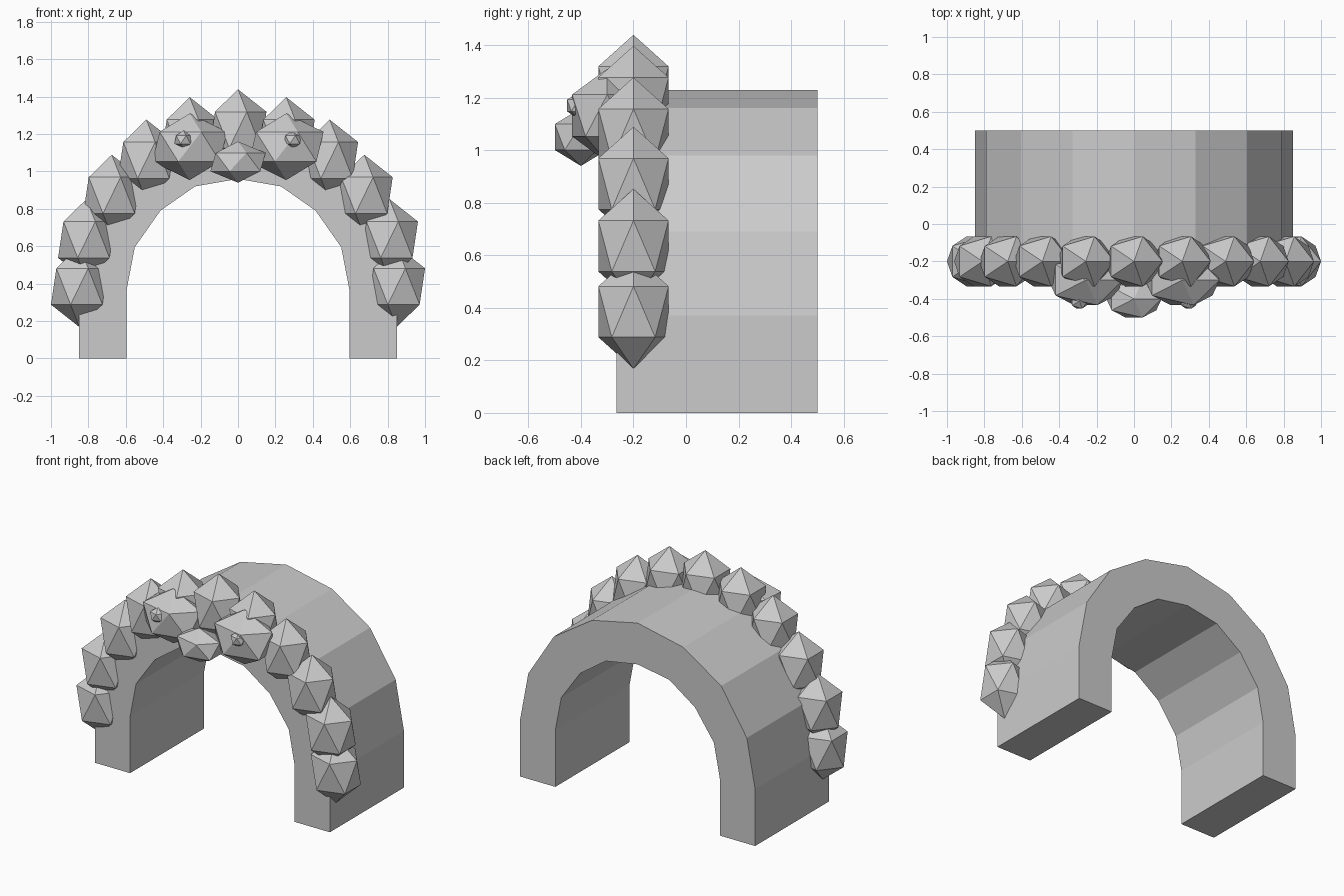
import bpy
import bmesh
from mathutils import Matrix

cube = bpy.data.objects.get("Cube")
if cube:
    bpy.data.objects.remove(cube)

stone = bpy.data.materials.new("stone_grey")
stone.use_nodes = True
grey = (0.6, 0.6, 0.6, 1)
stone.diffuse_color = grey
stone.node_tree.nodes["Principled BSDF"].inputs["Base Color"].default_value = grey


def finish(name, bm):
    bmesh.ops.recalc_face_normals(bm, faces=bm.faces)
    mesh = bpy.data.meshes.new(name)
    bm.to_mesh(mesh)
    bm.free()
    mesh.materials.append(stone)
    obj = bpy.data.objects.new(name, mesh)
    bpy.context.collection.objects.link(obj)
    return obj


def rock(name, centre, radii):
    """Twenty-sided lump stretched along each axis."""
    bm = bmesh.new()
    bmesh.ops.create_icosphere(bm, subdivisions=1, radius=1)
    bmesh.ops.transform(bm, matrix=Matrix.Diagonal((*radii, 1)), verts=bm.verts)
    obj = finish(name, bm)
    obj.location = centre
    return obj


def mirrored(half):
    """Full span from its right half, which ends on the centre line."""
    return half + [(-x, z) for x, z in reversed(half[:-1])]


# Arch: outer and inner outlines bridged, then extruded backwards
outer = mirrored([(0.85, 0), (0.85, 0.37), (0.79, 0.69), (0.605, 0.98), (0.33, 1.16), (0, 1.23)])
inner = mirrored([(0.595, 0), (0.595, 0.37), (0.552, 0.595), (0.415, 0.79), (0.23, 0.92), (0, 0.96)])
front, back = -0.265, 0.5
bm = bmesh.new()
profile = [bm.verts.new((x, front, z)) for x, z in outer + inner[::-1]]
face = bm.faces.new(profile)
solid = bmesh.ops.extrude_face_region(bm, geom=[face])
moved = [v for v in solid["geom"] if isinstance(v, bmesh.types.BMVert)]
bmesh.ops.translate(bm, vec=(0, back - front, 0), verts=moved)
finish("arch", bm)

# Row of rocks along the front rim
rim = mirrored([(0.848, 0.385), (0.81, 0.635), (0.675, 0.872), (0.49, 1.06), (0.258, 1.18), (0, 1.222)])
for i, (x, z) in enumerate(rim):
    rock(f"rim_rock_{i + 1}", (x, -0.2, z), (0.17, 0.157, 0.217))

# Face: eyes with pupils, and a nose
for side, label in ((1, "left"), (-1, "right")):
    rock(f"{label}_eye", (side * 0.258, -0.3, 1.132), (0.223, 0.157, 0.178))
    rock(f"{label}_pupil", (side * 0.292, -0.41, 1.17), (0.053, 0.05, 0.05))
rock("nose", (0, -0.4, 1.05), (0.165, 0.117, 0.11))
